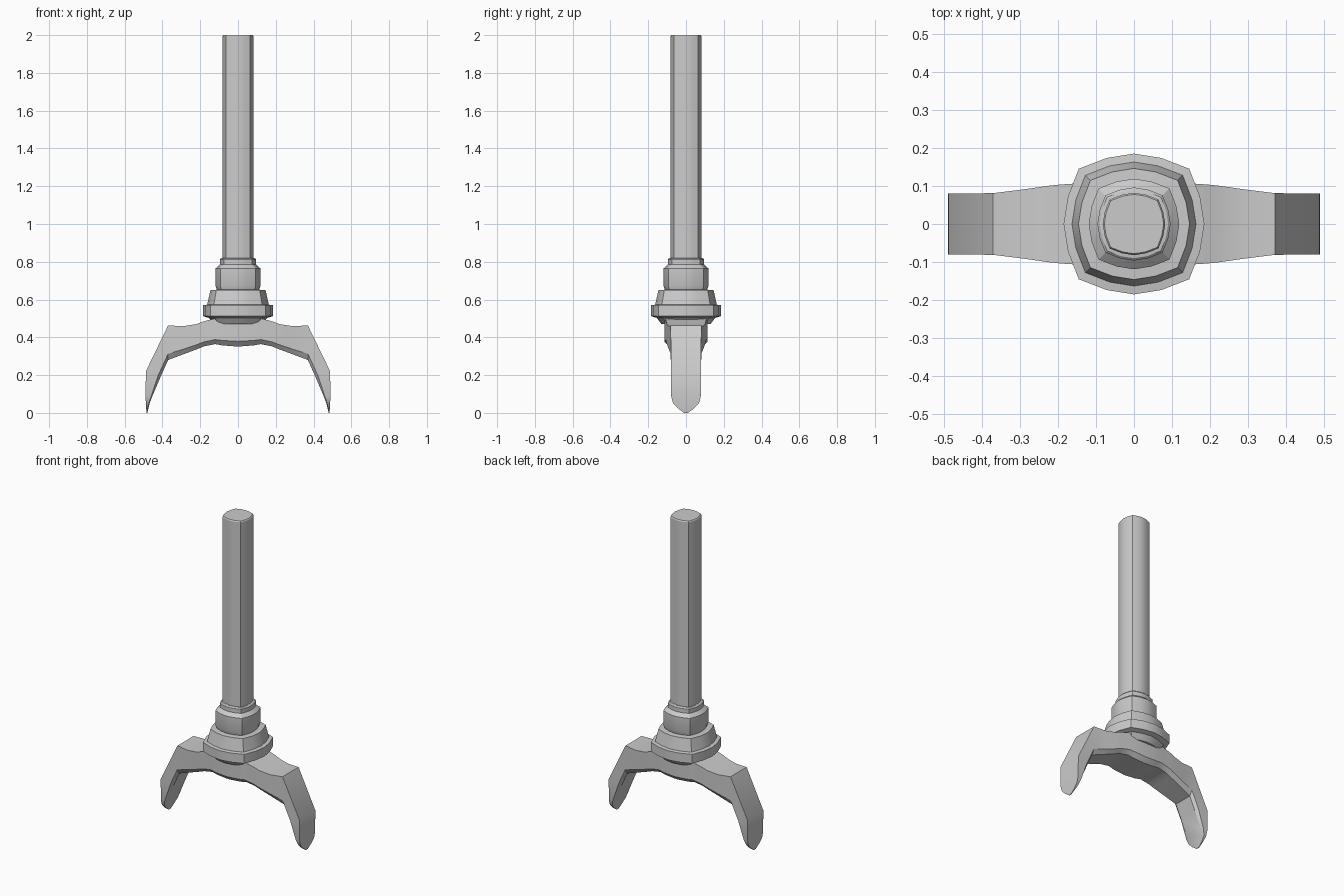
import bpy, bmesh, math

if "Cube" in bpy.data.objects:
    bpy.data.objects.remove(bpy.data.objects["Cube"])


def finish(name, bm, angle=30):
    bmesh.ops.recalc_face_normals(bm, faces=bm.faces)
    me = bpy.data.meshes.new(name)
    bm.to_mesh(me)
    bm.free()
    ob = bpy.data.objects.new(name, me)
    bpy.context.collection.objects.link(ob)
    bpy.ops.object.select_all(action='DESELECT')
    ob.select_set(True)
    bpy.context.view_layer.objects.active = ob
    bpy.ops.object.shade_smooth_by_angle(angle=math.radians(angle))
    return ob


def loft(name, rings):
    """Skin a list of equal-length point loops and cap both ends."""
    bm = bmesh.new()
    loops = [[bm.verts.new(p) for p in r] for r in rings]
    n = len(loops[0])
    for a, b in zip(loops, loops[1:]):
        for i in range(n):
            j = (i + 1) % n
            bm.faces.new((a[i], a[j], b[j], b[i]))
    bm.faces.new(loops[0])
    bm.faces.new(loops[-1])
    return finish(name, bm)


# Rounded-square cross-section: radius factor repeats every 90 degrees
SQUIRCLE = (1.0, 1.015, 1.11, 1.015)


def ring(half, z):
    return [(half * SQUIRCLE[i % 4] * math.cos(i * math.tau / 16),
             half * SQUIRCLE[i % 4] * math.sin(i * math.tau / 16), z)
            for i in range(16)]


def turned(name, profile):
    return loft(name, [ring(h, z) for h, z in profile])


# Long shaft
turned("shaft", [(0.082, 0.78), (0.082, 1.994), (0.078, 2.0)])

# Stepped collar: flange, sloped skirt, neck and top lip
turned("collar", [
    (0.13, 0.47), (0.155, 0.503), (0.185, 0.512), (0.185, 0.57),
    (0.163, 0.573), (0.146, 0.65), (0.112, 0.652), (0.119, 0.672),
    (0.119, 0.765), (0.096, 0.785), (0.096, 0.812), (0.09, 0.818),
    (0.08, 0.82)])

# Claw stations: outer (x, z), inner (x, z), half width in y
HALF = [
    ((0.08, 0.504), (0.08, 0.357), 0.113),
    ((0.13, 0.498), (0.12, 0.364), 0.108),
    ((0.19, 0.482), (0.18, 0.352), 0.104),
    ((0.22, 0.470), (0.21, 0.340), 0.101),
    ((0.29, 0.459), (0.29, 0.310), 0.091),
    ((0.37, 0.463), (0.37, 0.280), 0.081),
    ((0.488, 0.22), (0.408, 0.195), 0.080),
    ((0.489, 0.085), (0.455, 0.085), 0.078),
    ((0.488, 0.05), (0.468, 0.05), 0.068),
    ((0.486, 0.022), (0.475, 0.022), 0.040),
    ((0.484, 0.0), (0.480, 0.0), 0.010),
]


def section(outer, inner, w, side):
    def at(t, y):
        return (side * (outer[0] + (inner[0] - outer[0]) * t), y,
                outer[1] + (inner[1] - outer[1]) * t)
    return [at(0, -w), at(0, w), at(0.82, w), at(1, w * 0.78),
            at(1, -w * 0.78), at(0.82, -w)]


# Two-pronged claw, both arms lofted as one piece through the hub
stations = [section(*s, -1) for s in reversed(HALF)]
stations.append(section((0, 0.506), (0, 0.351), 0.115, 1))
stations += [section(*s, 1) for s in HALF]
loft("claw", stations)
